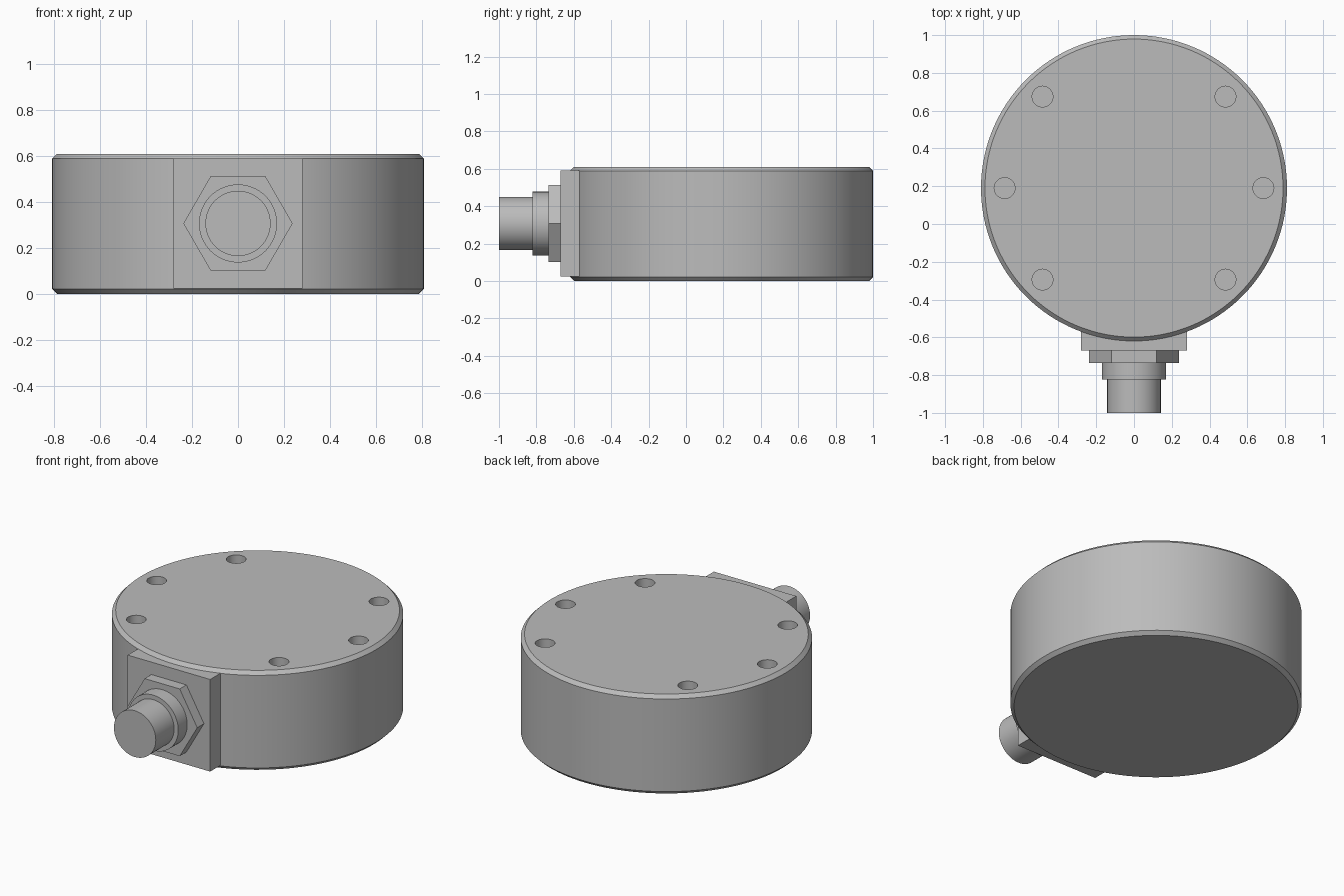
import bpy
import math
from mathutils import Matrix

cube = bpy.data.objects.get("Cube")
if cube:
    bpy.data.objects.remove(cube, do_unlink=True)

metal = bpy.data.materials.new("grey metal")
metal.use_nodes = True
GREY = (0.5, 0.5, 0.5, 1)
metal.diffuse_color = GREY
metal.node_tree.nodes["Principled BSDF"].inputs["Base Color"].default_value = GREY

BODY_Y, BODY_R, HEIGHT = 0.19, 0.81, 0.61
AXIS_Z = 0.307


def finish(name, smooth=True):
    obj = bpy.context.object
    obj.name = name
    obj.data.materials.append(metal)
    if smooth:
        bpy.ops.object.shade_smooth_by_angle(angle=math.radians(30))
    return obj


def upright(name, radius, x, y, z0, z1, sides):
    bpy.ops.mesh.primitive_cylinder_add(vertices=sides, radius=radius, depth=z1 - z0,
                                        location=(x, y, (z0 + z1) / 2))
    return finish(name)


def along_y(name, radius, y0, y1, sides):
    # Bake the turn into the mesh, putting a vertex on the x axis
    bpy.ops.mesh.primitive_cylinder_add(vertices=sides, radius=radius, depth=y1 - y0,
                                        location=(0, (y0 + y1) / 2, AXIS_Z))
    turn = Matrix.Rotation(math.pi / 2, 4, 'X') @ Matrix.Rotation(math.pi / 2, 4, 'Z')
    bpy.context.object.data.transform(turn)
    return finish(name)


# Round housing with chamfered rims
housing = upright("housing", BODY_R, 0, BODY_Y, 0, HEIGHT, 128)
chamfer = housing.modifiers.new("rim chamfer", 'BEVEL')
chamfer.width = 0.021
chamfer.segments = 1
chamfer.limit_method = 'ANGLE'
chamfer.angle_limit = math.radians(40)

# Six blind screw holes in the lid
for i, angle in enumerate((0, 45, 135, 180, 225, 315)):
    a = math.radians(angle)
    cutter = upright(f"hole_cutter_{i + 1}", 0.055, 0.685 * math.cos(a),
                     BODY_Y + 0.685 * math.sin(a), HEIGHT - 0.25, HEIGHT + 0.1, 48)
    cutter.hide_render = True
    cutter.hide_viewport = True
    cutter.display_type = 'WIRE'
    hole = housing.modifiers.new(f"screw hole {i + 1}", 'BOOLEAN')
    hole.operation = 'DIFFERENCE'
    hole.solver = 'EXACT'
    hole.object = cutter

# Keep the rims and holes crisp after cutting
bpy.context.view_layer.objects.active = housing
bpy.ops.object.select_all(action='DESELECT')
housing.select_set(True)
for mod in list(housing.modifiers):
    bpy.ops.object.modifier_apply(modifier=mod.name)
bpy.ops.object.shade_smooth_by_angle(angle=math.radians(30))

# Flat mounting pad, running into the housing
bpy.ops.mesh.primitive_cube_add(size=1, location=(0, -0.585, AXIS_Z))
bpy.context.object.data.transform(Matrix.Diagonal((0.56, 0.17, 0.565, 1)))
finish("mounting_pad", smooth=False)

# Cable connector: hexagonal nut, collar and plug
along_y("hex_nut", 0.238, -0.735, -0.67, 6)
along_y("connector_collar", 0.17, -0.822, -0.735, 64)
along_y("connector_plug", 0.142, -1.0, -0.822, 64)
